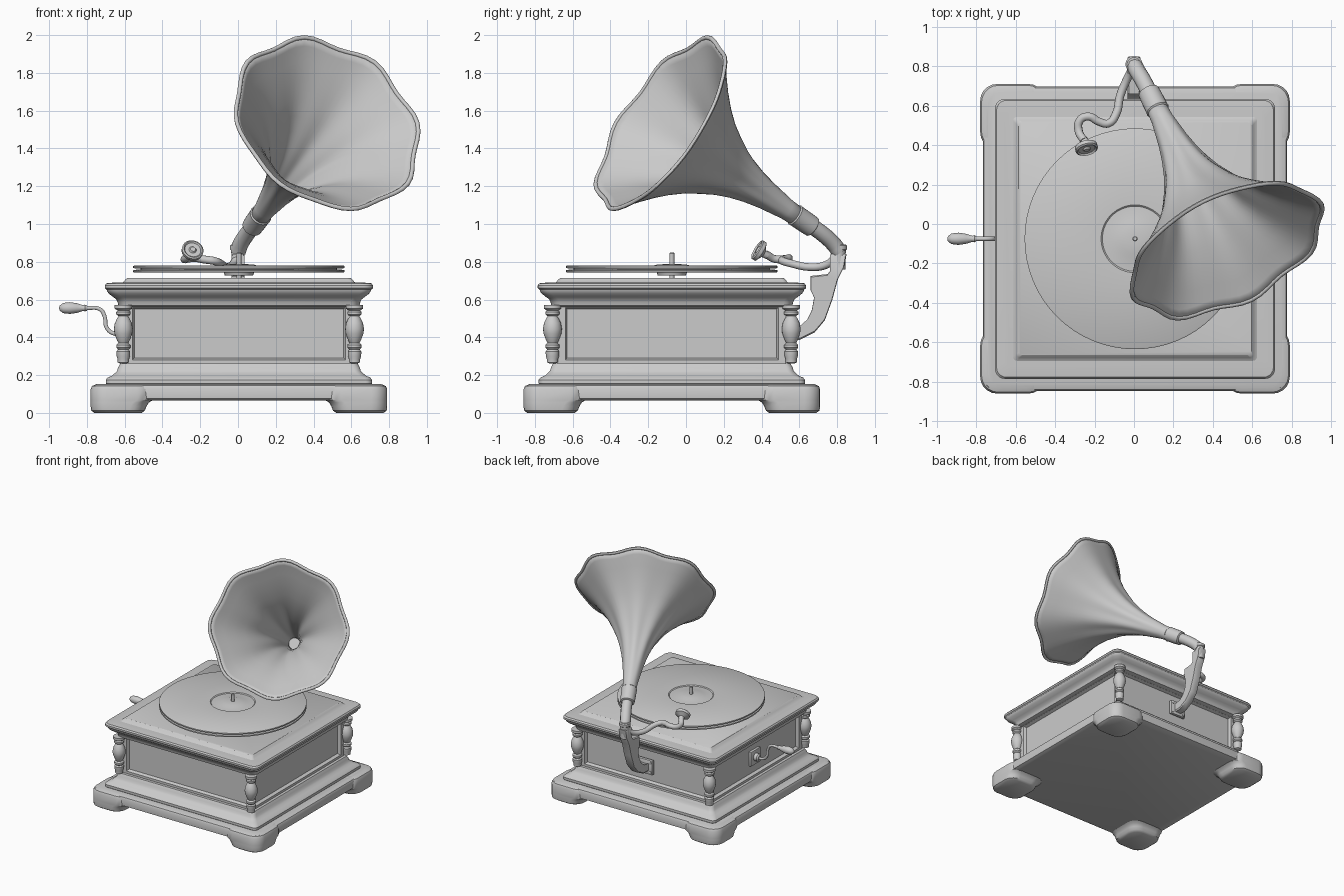
import bpy, bmesh, math
from mathutils import Vector, Matrix

old = bpy.data.objects.get("Cube")
if old:
    bpy.data.objects.remove(old, do_unlink=True)

CX, CY = 0.005, -0.075          # centre of the cabinet
TAU = 2 * math.pi

grey = bpy.data.materials.new("plain grey")
grey.use_nodes = True
grey.diffuse_color = (0.6, 0.6, 0.6, 1)
grey.node_tree.nodes["Principled BSDF"].inputs["Base Color"].default_value = (0.6, 0.6, 0.6, 1)


def finish(obj, angle=35):
    """Give the object its colour and smooth shading with sharp edges."""
    obj.data.materials.clear()
    obj.data.materials.append(grey)
    bpy.ops.object.select_all(action="DESELECT")
    obj.select_set(True)
    bpy.context.view_layer.objects.active = obj
    bpy.ops.object.shade_smooth_by_angle(angle=math.radians(angle))
    return obj


def from_bmesh(name, bm, angle=35):
    bmesh.ops.recalc_face_normals(bm, faces=bm.faces)
    mesh = bpy.data.meshes.new(name)
    bm.to_mesh(mesh)
    bm.free()
    obj = bpy.data.objects.new(name, mesh)
    bpy.context.collection.objects.link(obj)
    return finish(obj, angle)


def loft(name, rings, caps=True, angle=35):
    """Skin a list of equally long point rings."""
    bm = bmesh.new()
    rows = [[bm.verts.new(p) for p in ring] for ring in rings]
    for a, b in zip(rows, rows[1:]):
        for i in range(len(a)):
            j = (i + 1) % len(a)
            bm.faces.new((a[i], a[j], b[j], b[i]))
    if caps:
        bm.faces.new(rows[0])
        bm.faces.new(rows[-1])
    return from_bmesh(name, bm, angle)


def lathe(name, profile, origin, axis=(0, 0, 1), sides=24):
    """Turn (radius, height) pairs about an axis."""
    turn = Vector(axis).to_track_quat("Z", "Y")
    ring = [(math.cos(TAU * k / sides), math.sin(TAU * k / sides)) for k in range(sides)]
    return loft(name, [[Vector(origin) + turn @ Vector((r * c, r * s, h)) for c, s in ring]
                       for r, h in profile])


def rounded_square(x, y, z, half, radius, steps=5):
    pts = []
    for q, (sx, sy) in enumerate(((1, 1), (-1, 1), (-1, -1), (1, -1))):
        for k in range(steps + 1):
            a = (q + k / steps) * math.pi / 2
            pts.append((x + sx * (half - radius) + radius * math.cos(a),
                        y + sy * (half - radius) + radius * math.sin(a), z))
    return pts


def stack(name, rows, radius):
    """Square moulding from (half width, height) pairs."""
    return loft(name, [rounded_square(CX, CY, z, h, radius) for h, z in rows])


def tube(name, points, radius):
    curve = bpy.data.curves.new(name, "CURVE")
    curve.dimensions = "3D"
    curve.bevel_depth, curve.bevel_resolution = radius, 3
    curve.resolution_u, curve.use_fill_caps = 6, True
    s = curve.splines.new("BEZIER")
    s.bezier_points.add(len(points) - 1)
    for bp, p in zip(s.bezier_points, points):
        bp.co = p
        bp.handle_left_type = bp.handle_right_type = "AUTO"
    obj = bpy.data.objects.new(name, curve)
    bpy.context.collection.objects.link(obj)
    bpy.ops.object.select_all(action="DESELECT")
    obj.select_set(True)
    bpy.context.view_layer.objects.active = obj
    bpy.ops.object.convert(target="MESH")
    return finish(bpy.context.object, 50)


def box(name, centre, size, bevel=0.0):
    bm = bmesh.new()
    bmesh.ops.create_cube(bm, size=1, matrix=Matrix.Translation(centre) @ Matrix.Diagonal((*size, 1)))
    if bevel:
        bmesh.ops.bevel(bm, geom=bm.edges[:], offset=bevel, segments=2, affect="EDGES", profile=0.5)
    return from_bmesh(name, bm)


# Cabinet: base, lower moulding, panelled body, upper moulding and lid
stack("base_plate", [(.745, .065), (.768, .075), (.772, .13), (.765, .145), (.745, .152)], .06)
stack("lower_moulding", [(.695, .145), (.705, .155), (.705, .175), (.695, .187), (.672, .197),
                         (.655, .212), (.645, .222), (.64, .24), (.628, .262)], .035)
bm = bmesh.new()
bmesh.ops.create_cube(bm, size=1, matrix=Matrix.Translation((CX, CY, .42)) @ Matrix.Diagonal((1.21, 1.21, .36, 1)))
sides = [f for f in bm.faces if abs(f.normal.z) < .5]
bmesh.ops.inset_individual(bm, faces=sides, thickness=.058)
bmesh.ops.inset_individual(bm, faces=sides, thickness=.014, depth=-.025)
from_bmesh("cabinet_body", bm)
stack("upper_moulding", [(.615, .56), (.638, .568), (.642, .585), (.65, .602), (.668, .615),
                         (.69, .632), (.698, .645), (.7, .652), (.71, .66), (.71, .675),
                         (.702, .686), (.66, .69)], .05)
stack("lid", [(.635, .685), (.612, .692), (.602, .705), (.59, .715)], .02)

# Corner feet and turned columns
for sx, sy, where in ((1, -1, "front_left"), (-1, -1, "front_right"), (1, 1, "back_left"), (-1, 1, "back_right")):
    rings = []
    for outer, half, z in ((.765, .125, 0), (.782, .142, .012), (.785, .148, .035), (.785, .154, .055),
                           (.785, .165, .068), (.785, .165, .125), (.778, .16, .142), (.755, .145, .152)):
        c = outer - half
        rings.append(rounded_square(CX + sx * c, CY + sy * c, z, half, .085))
    loft("foot_" + where, rings)
    lathe("column_" + where, [(.018, .262), (.03, .268), (.03, .285), (.035, .3), (.036, .325), (.028, .335),
                              (.037, .345), (.037, .36), (.026, .37), (.034, .385), (.047, .42), (.05, .445),
                              (.045, .475), (.033, .5), (.025, .512), (.038, .522), (.038, .535), (.03, .542),
                              (.046, .552), (.046, .572)], (CX + sx * .612, CY + sy * .632, 0), sides=20)

# Turntable: two discs, centre hub and spindle
lathe("platter", [(.54, .742), (.56, .745), (.56, .755), (.545, .758)], (CX, CY, 0), sides=64)
lathe("platter_core", [(.52, .75), (.52, .77)], (CX, CY, 0), sides=48)
lathe("record", [(.545, .764), (.56, .767), (.56, .777), (.553, .781), (.172, .781), (.165, .775),
                 (.1, .779), (.075, .786), (.02, .788)], (CX, CY, 0), sides=64)
lathe("hub", [(.075, .728), (.08, .744)], (CX, CY, 0))
lathe("spindle", [(.013, .71), (.013, .845), (.009, .85)], (CX, CY, 0), sides=12)

# Horn: eight soft ribs flaring along a tilted axis
throat, mouth = Vector((.05, .72, .95)), Vector((.47, -.13, 1.53))
axis = (mouth - throat).normalized()
up = (Vector((0, 0, 1)) - axis * axis.z).normalized()
across = axis.cross(up)


def horn_ring(t, r, ribs, sides=64):
    pts = []
    for k in range(sides):
        a = TAU * k / sides
        wave = math.cos(8 * a)
        rr = r * (1 + ribs * wave)
        pts.append(throat.lerp(mouth, t) + up * rr * math.cos(a) + across * rr * math.sin(a)
                   + axis * ribs * wave * r * .5)
    return pts


flare = [(.1, .05, 0), (.22, .056, 0), (.35, .077, .015), (.43, .095, .03), (.51, .12, .04),
         (.58, .15, .045), (.65, .19, .045), (.72, .235, .04), (.79, .293, .035),
         (.86, .362, .03), (.92, .428, .028), (.97, .488, .028), (1, .52, .028)]
horn = loft("horn", [horn_ring(*f) for f in flare], caps=False, angle=60)
thick = horn.modifiers.new("thickness", "SOLIDIFY")
thick.thickness, thick.offset = .01, -1
tube_rim = []
for k in range(9):                       # rolled lip around the mouth
    a = TAU * k / 8
    tube_rim.append([p for p in horn_ring(1 + .01 * math.sin(a), .518 + .012 * math.cos(a), .028)])
loft("horn_rim", tube_rim, caps=False, angle=60)
length = (mouth - throat).length
lathe("horn_collar", [(.044, .06), (.055, .066), (.057, .1), (.058, .17), (.06, .185), (.054, .192)], throat, axis)
tube("horn_neck", [(0, .81, .855), (.012, .785, .89), (.05, .72, .95), throat + axis * .12], .042)

# Back bracket: curved flat arm on a wall plate
side = [(.765, .84), (.765, .755), (.75, .735), (.66, .725), (.66, .65), (.678, .61), (.665, .54),
        (.64, .49), (.6, .455), (.53, .445), (.53, .385), (.6, .385), (.68, .425), (.735, .49),
        (.775, .6), (.805, .71), (.84, .78), (.85, .84)]
loft("back_bracket", [[(x, .705 + (y - .705) * s, .6 + (z - .6) * s) for y, z in side]
                      for x, s in ((-.034, .95), (-.026, 1), (.026, 1), (.034, .95))])
lathe("bracket_joint", [(.034, .76), (.036, .86), (.043, .866), (.043, .886), (.035, .892)], (0, .81, 0))
box("bracket_plate", (0, .535, .42), (.14, .025, .12), .004)
for sx in (-1, 1):
    for z in (.38, .46):
        lathe("bracket_screw", [(.01, 0), (.01, .006), (.005, .009)], (sx * .053, .546, z), (0, 1, 0), 10)

# Tone arm and sound box
tube("tone_arm", [(0, .80, .83), (-.03, .745, .785), (-.07, .65, .772), (-.09, .56, .79), (-.13, .51, .805),
                  (-.18, .52, .812), (-.23, .545, .82), (-.275, .525, .815), (-.28, .47, .815),
                  (-.255, .425, .84)], .021)
lathe("sound_box", [(.018, -.05), (.022, -.025), (.045, -.012), (.057, -.006), (.058, .014), (.05, .02),
                    (.043, .012), (.02, .012), (.014, .02)], (-.242, .39, .857), (.2, -.8, .5))

# Winding crank on the side wall
box("crank_plate", (CX - .585, CY, .42), (.03, .13, .12), .004)
lathe("crank_socket", [(.032, 0), (.03, .03), (.018, .04)], (CX - .595, CY, .42), (-1, 0, 0))
tube("crank_rod", [(-.58, CY, .42), (-.665, CY, .423), (-.697, CY, .455), (-.706, CY, .51),
                   (-.73, CY, .548), (-.81, CY, .555)], .011)
lathe("crank_handle", [(.014, 0), (.018, .01), (.015, .02), (.025, .05), (.031, .09), (.027, .125),
                       (.014, .143), (.004, .147)], (-.8, CY, .555), (-1, 0, 0), 16)
